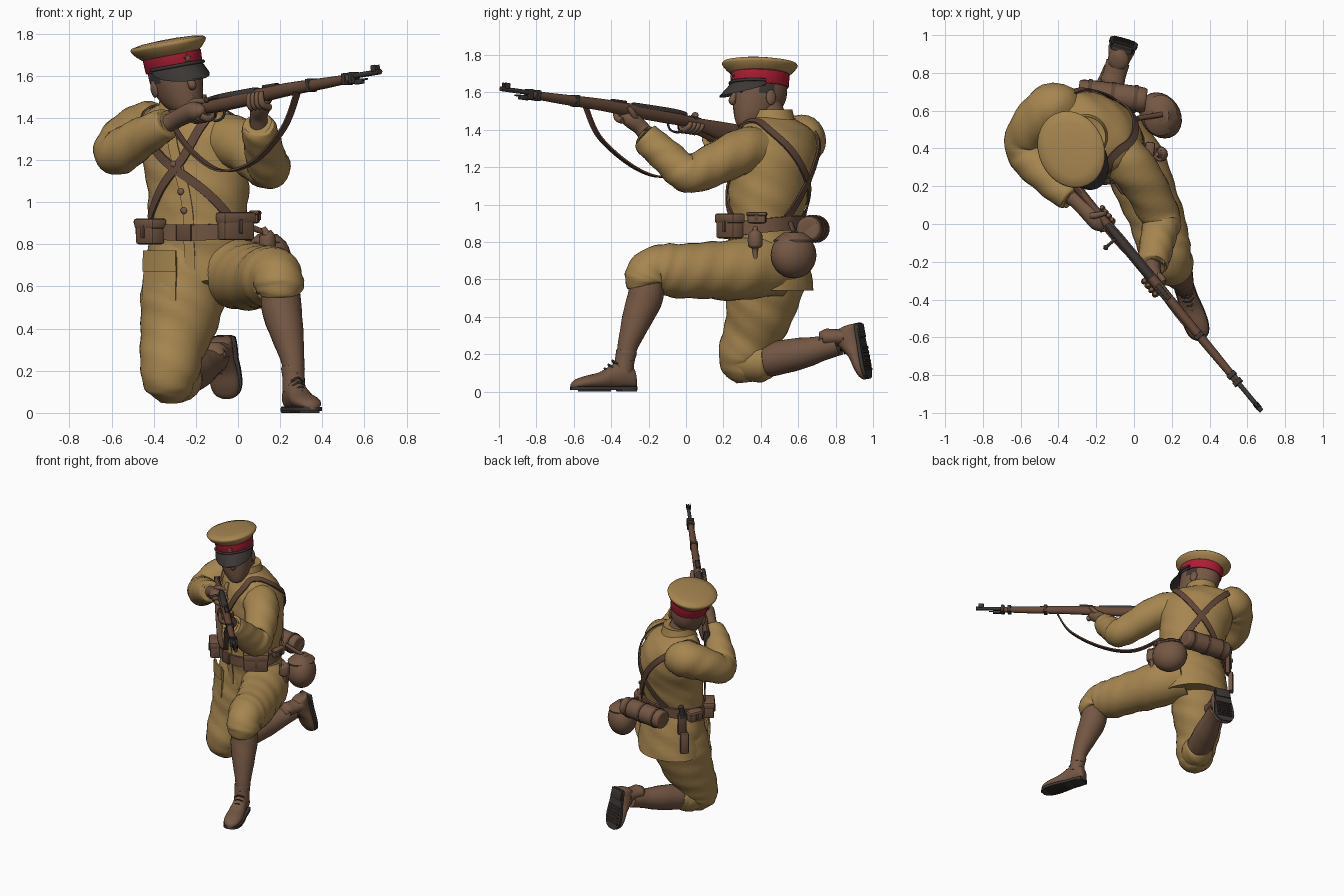
import bpy, bmesh, math
from mathutils import Vector, Matrix

if "Cube" in bpy.data.objects:
    bpy.data.objects.remove(bpy.data.objects["Cube"])
V, pi, rad = Vector, math.pi, math.radians

def material(name, c):
    m = bpy.data.materials.new(name)
    m.diffuse_color = (*c, 1)
    m.use_nodes = True
    m.node_tree.nodes["Principled BSDF"].inputs["Base Color"].default_value = m.diffuse_color
    return m
KHAKI = material("khaki cloth", (0.385, 0.238, 0.080))
BROWN = material("brown leather and skin", (0.175, 0.095, 0.057))
STRAP = material("dark brown strap", (0.115, 0.060, 0.038))
WOOD = material("gunstock wood", (0.135, 0.067, 0.040))
DARK = material("dark metal and soles", (0.045, 0.038, 0.034))
RED = material("red band", (0.42, 0.012, 0.035))

# ---- helpers
def finish(name, bm, mat, ang=40):
    bmesh.ops.recalc_face_normals(bm, faces=bm.faces[:])
    me = bpy.data.meshes.new(name)
    bm.to_mesh(me); bm.free()
    for m in mat if isinstance(mat, list) else [mat]:
        me.materials.append(m)
    ob = bpy.data.objects.new(name, me)
    bpy.context.collection.objects.link(ob)
    bpy.ops.object.select_all(action='DESELECT')
    ob.select_set(True)
    bpy.context.view_layer.objects.active = ob
    bpy.ops.object.shade_smooth_by_angle(angle=rad(ang))
    return ob

def loft(name, rings, mat, loop=False, M=Matrix(), ang=40):
    bm = bmesh.new()
    vs = [[bm.verts.new(M @ V(p)) for p in r] for r in rings]
    for a, b in list(zip(vs, vs[1:])) + ([(vs[-1], vs[0])] if loop else []):
        for i in range(len(a)):
            j = (i + 1) % len(a)
            bm.faces.new((a[i], a[j], b[j], b[i]))
    if not loop:
        bm.faces.new(vs[0][::-1]); bm.faces.new(vs[-1])
    return finish(name, bm, mat, ang)

def spline(pts, n=6):
    out = []
    for i in range(len(pts) - 1):
        p0, p1, p2, p3 = pts[max(i-1, 0)], pts[i], pts[i+1], pts[min(i+2, len(pts)-1)]
        for k in range(n):
            t = k / n
            out.append(tuple(0.5*(2*b + (c-a)*t + (2*a-5*b+4*c-d)*t*t + (3*b-a-3*c+d)*t**3)
                             for a, b, c, d in zip(p0, p1, p2, p3)))
    return out + [tuple(pts[-1])]

def tube(name, pts, mat, seg=18, n=6, fold=0, M=Matrix()):
    P = spline(pts, n)
    rings, x = [], None
    for i, p in enumerate(P):
        c = V(p[:3])
        t = (V(P[min(i+1, len(P)-1)][:3]) - V(P[max(i-1, 0)][:3])).normalized()
        x = t.orthogonal() if x is None else x - t * x.dot(t)
        x.normalize()
        y = t.cross(x)
        ring = []
        for k in range(seg):
            a = 2*pi*k/seg
            r = p[3] * (1 + fold*math.sin(i*1.0 + 2*a) * math.sin(i*0.37 + a))
            ring.append(c + (x*math.cos(a) + y*math.sin(a)) * r)
        rings.append(ring)
    return loft(name, rings, mat, M=M, ang=60)

def ribbon(name, pts, normals, w, th, mat, loop=False):
    rings, n = [], len(pts)
    for i, (p, nn) in enumerate(zip(pts, normals)):
        a, b = (i-1, (i+1) % n) if loop else (max(i-1, 0), min(i+1, n-1))
        s = (pts[b] - pts[a]).cross(nn).normalized() * w/2
        rings.append([p+s, p-s, p-s+nn*th, p+s+nn*th])
    return loft(name, rings, mat, loop)

def ell(cx, cy, z, rx, ry, n=32):
    return [(cx + rx*math.cos(2*pi*k/n), cy + ry*math.sin(2*pi*k/n), z) for k in range(n)]

def box(name, size, M, mat, bev=0.01):
    bm = bmesh.new()
    bmesh.ops.create_cube(bm, size=1, matrix=Matrix.Diagonal((*size, 1)))
    bmesh.ops.bevel(bm, geom=bm.edges[:], offset=bev, segments=2, affect='EDGES', profile=0.5)
    bm.transform(M)
    return finish(name, bm, mat)

def ball(name, radii, M, mat):
    bm = bmesh.new()
    bmesh.ops.create_uvsphere(bm, u_segments=24, v_segments=14, radius=1, matrix=M @ Matrix.Diagonal((*radii, 1)))
    return finish(name, bm, mat, 60)

# ---- tunic: twisted stack of ellipses (z, cx, cy, rx, ry, yaw)
TR = spline([(0.54, -.2, .46, .25, .22, -14), (0.70, -.19, .45, .25, .205, -15), (0.85, -.19, .425, .235, .19, -18),
             (0.92, -.19, .425, .235, .19, -18), (1.05, -.19, .44, .245, .205, -22), (1.2, -.2, .465, .265, .21, -30),
             (1.32, -.22, .48, .275, .195, -34), (1.40, -.24, .48, .245, .155, -35), (1.45, -.255, .465, .16, .115, -35),
             (1.47, -.26, .46, .10, .095, -35)], 5)
def surf(a, z, off=0):
    i = next((k for k in range(len(TR)-2) if TR[k+1][0] >= z), len(TR)-2)
    A, B = TR[i], TR[i+1]
    f = (z - A[0]) / (B[0] - A[0])
    _, cx, cy, rx, ry, yaw = [p + (q-p)*f for p, q in zip(A, B)]
    a = rad(a)
    return V((cx, cy, z)) + Matrix.Rotation(rad(yaw), 3, 'Z') @ V(((rx+off)*math.sin(a), -(ry+off)*math.cos(a), 0))
def nrm(a, z):
    return (surf(a+2, z) - surf(a-2, z)).cross(surf(a, z+.01) - surf(a, z-.01)).normalized()
def on_body(a, z, off=0):
    y = nrm(a, z); y.z = 0; y.normalize()
    M = Matrix((y.cross(V((0, 0, 1))), y, V((0, 0, 1)))).transposed().to_4x4()
    return Matrix.Translation(surf(a, z, off)) @ M
def wrap(name, path, w, th, mat, off=0.006, loop=False, n=6):
    P = spline(path, n)[:-1] if loop else spline(path, n)
    return ribbon(name, [surf(a, z, off) for a, z in P], [nrm(a, z) for a, z in P], w, th, mat, loop)

loft("tunic", [[surf(k*7.5, r[0] + (.09*max(0, math.cos(rad(k*7.5-25)))**6 if r[0] < .6 else 0),
                     .006*math.sin(rad(k*22.5) + r[0]*38)*math.sin(r[0]*9 + k*.3))
                for k in range(48)] for r in TR], KHAKI, ang=60)
wrap("tunic_front_edge", [(4, .66), (4, .8), (4, 1.1), (4, 1.38)], .05, .006, KHAKI)
for name, z0, z1, off in (("skirt_pocket", .53, .74, .03), ("pocket_flap", .67, .77, .038)):
    wrap(name, [(a, z) for a, z in ((-50, (z0+z1)/2), (-30, (z0+z1)/2), (-8, (z0+z1)/2))], z1-z0, .012, KHAKI, off)
for z in (1.30, 1.18, 1.05, .96):
    ball("button", (.016, .009, .016), on_body(0, z, .014), BROWN)
loft("collar", [ell(-.258, .46, z, r, r) for z, r in ((1.42, .135), (1.45, .122), (1.51, .108), (1.505, .095))], KHAKI)

# ---- belt, cross straps and gear
wrap("belt", [(a, .88 - .025*math.cos(rad(a))) for a in range(0, 361, 30)], .075, .014, BROWN, .008, True, 3)
box("buckle", (.075, .02, .08), on_body(0, .855, .025), STRAP, .006)
for s in (1, -1):
    wrap("cross_strap", [(s*a, z) for a, z in ((-55, .92), (-25, 1.06), (10, 1.2), (38, 1.36), (62, 1.43), (90, 1.445),
         (118, 1.42), (146, 1.32), (175, 1.15), (198, 1.02), (215, .93))], .042, .01, STRAP, .008)
for a, z, size in ((57, .885, (.17, .07, .13)), (-42, .86, (.14, .075, .12)), (100, .93, (.1, .04, .06)), (-95, .88, (.1, .06, .08))):
    box("ammo_pouch", size, on_body(a, z, .04), BROWN, .012)
    box("pouch_lid", (size[0]+.012, size[1]+.012, size[2]*.4), on_body(a, z+size[2]*.32, .04), BROWN, .012)
    box("pouch_tab", (.02, .012, size[2]*.5), on_body(a, z, .04+size[1]/2+.003), STRAP, .003)
box("scabbard_frog", (.06, .035, .16), on_body(-118, .83, .04), STRAP)
box("scabbard", (.06, .035, .16), on_body(-114, .69, .03), BROWN)
tube("bayonet_grip", [(*on_body(-118, z, .05).translation, .02) for z in (.88, .93, .97)], DARK, 10)
tube("hanging_flask", [(.12, .37, .88, .012), (.135, .37, .85, .02), (.138, .37, .84, .038), (.14, .37, .78, .038), (.14, .37, .76, .015), (.14, .37, .69, .016)], BROWN, 14)
ball("canteen", (.105, .13, .125), Matrix.Translation((.14, .575, .73)) @ Matrix.Rotation(rad(35), 4, 'Z'), BROWN)
loft("canteen_lid", [ell(.14, .575, z, r, r*1.2, 20) for z, r in ((.80, .088), (.81, .09), (.85, .045))], BROWN)
tube("canteen_strap", [(.02, .56, .9, .014), (.09, .57, .87, .014), (.15, .58, .85, .014)], STRAP, 8)
p, q = V((-.29, .70, .87)), V((.06, .655, .87))
tube("pack_roll", [(*p, .04), (*p.lerp(q, .03), .066), (*p.lerp(q, .5), .07), (*p.lerp(q, .97), .066), (*q, .04)], BROWN, 24)
for t in (.15, .5, .85):
    tube("roll_strap", [(*p.lerp(q, t-.03), .074), (*p.lerp(q, t+.03), .074)], STRAP, 24, 1)

# ---- arms
tube("right_sleeve", [(-.33, .57, 1.31, .10), (-.42, .62, 1.345, .13), (-.51, .55, 1.315, .122), (-.585, .43, 1.24, .105), (-.54, .34, 1.25, .105),
     (-.44, .23, 1.32, .092), (-.34, .145, 1.37, .075), (-.335, .14, 1.373, .05)], KHAKI, 24, 6, .05)
tube("left_sleeve", [(-.12, .42, 1.30, .11), (-.03, .33, 1.29, .125), (.07, .18, 1.23, .115), (.14, .04, 1.165, .105), (.14, -.03, 1.19, .098),
     (.115, -.13, 1.28, .09), (.1, -.215, 1.36, .08), (.1, -.22, 1.365, .05)], KHAKI, 24, 6, .05)

# ---- legs
tube("right_breeches", [(-.22, .45, .78, .19), (-.25, .43, .6, .205), (-.28, .40, .45, .188), (-.31, .35, .30, .155), (-.325, .31, .18, .138),
     (-.32, .315, .1, .105), (-.32, .32, .05, .05)], KHAKI, 28, 6, .035)
tube("right_knee_cuff", [(-.31, .31, .17, .11), (-.285, .38, .165, .115), (-.265, .44, .17, .1), (-.262, .445, .171, .08)], KHAKI, 20, 5, .04)
tube("right_puttee", [(-.28, .38, .165, .09), (-.25, .46, .175, .092), (-.19, .6, .202, .086), (-.14, .72, .23, .068), (-.1, .82, .255, .06)], BROWN, 20, 6, .015)
tube("left_breeches", [(-.1, .48, .68, .17), (.02, .28, .655, .165), (.10, .08, .645, .15), (.155, -.09, .65, .142), (.185, -.185, .65, .12),
     (.2, -.215, .59, .115), (.203, -.215, .56, .09)], KHAKI, 28, 7, .04)
tube("left_puttee", [(.2, -.2, .6, .09), (.207, -.22, .5, .096), (.232, -.265, .38, .08), (.26, -.31, .25, .056), (.265, -.322, .17, .05)], BROWN, 20, 6, .015)

def boot(side, M):
    prof = spline([(0, .028, .08), (-.015, .044, .13), (-.07, .05, .165), (-.13, .052, .145), (-.2, .06, .105),
                   (-.28, .062, .085), (-.335, .047, .066), (-.36, .018, .045)], 4)
    rings = []
    for y, w, h in prof:
        zc, hz = (h+.015)/2, (h-.015)/2
        rings.append([(w*math.cos(2*pi*k/20), y, zc + hz*math.sin(2*pi*k/20)) for k in range(20)])
    loft(side + "_boot", rings, BROWN, M=M, ang=60)
    loft(side + "_sole", [[(s*(w+.004), y, z) for s, z in ((-1, .008), (1, .008), (1, .028), (-1, .028))] for y, w, h in prof], DARK, M=M)
    box(side + "_heel", (.096, .09, .03), M @ Matrix.Translation((0, -.05, .015)), DARK, .006)
    for i in range(6):
        box(side + "_tread", (.1, .014, .012), M @ Matrix.Translation((0, -.16-.028*i, .006)), DARK, .002)
    tube(side + "_ankle", [(0, -.07, .1, .055), (0, -.06, .17, .053), (0, -.05, .215, .056), (0, -.05, .22, .045)], BROWN, 18, 4, M=M)
    for i in range(5):
        y, z = -.1-.022*i, .19-.021*i
        tube(side + "_lace", [(-.03, y+.01, z-.02, .005), (0, y-.008, z-.002, .005), (.03, y+.01, z-.02, .005)], DARK, 6, 3, M=M)
boot("left", Matrix.Translation((.245, -.27, 0)) @ Matrix.Rotation(rad(18), 4, 'Z'))
boot("right", Matrix.Translation((-.062, .935, .37)) @ Matrix.Rotation(rad(-16), 4, 'Z') @ Matrix.Rotation(rad(101), 4, 'X') @ Matrix.Diagonal((1.15, .84, .95, 1)))

# ---- head and cap, in a tilted local frame facing -y
H = Matrix.Translation((-.302, .395, 1.63)) @ Matrix.Rotation(rad(26), 4, 'Z') @ Matrix.Rotation(rad(-9), 4, 'Y') @ Matrix.Rotation(rad(-5), 4, 'X')
tube("neck", [(-.25, .47, 1.40, .095), (-.27, .44, 1.48, .088), (-.29, .42, 1.56, .09)], BROWN)
head = loft("head", [ell(0, c, z, rx, ry) for z, rx, ry, c in spline([(-.225, .025, .03, -.085), (-.212, .055, .06, -.07), (-.165, .088, .108, -.035),
       (-.1, .11, .14, -.01), (-.04, .121, .15, 0), (.03, .122, .15, 0)], 4)], [BROWN, DARK], M=H, ang=60)
Hi = H.inverted()
for f in head.data.polygons:
    c = Hi @ f.center
    f.material_index = int(c.z > -.06 and -.06 < c.y < .02)
tube("nose", [(0, -.14, -.02, .01), (0, -.152, -.06, .015), (0, -.162, -.09, .021), (0, -.15, -.105, .012)], BROWN, 12, 4, M=H)
tube("lips", [(-.035, -.118, -.147, .006), (0, -.138, -.143, .011), (.035, -.118, -.147, .006)], BROWN, 10, 4, M=H)
for s in (1, -1):
    ball("ear", (.014, .028, .042), H @ Matrix.Translation((s*.118, .01, -.075)), BROWN)
    ball("eye", (.018, .007, .007), H @ Matrix.Translation((s*.045, -.133, -.045)), DARK)
loft("cap_band", [ell(0, 0, z, r, r+.028) for z, r in ((.0, .128), (.005, .132), (.07, .135), (.075, .13))], RED, M=H)
loft("cap_crown", [ell(-.008, .002, z, r, r+.033) for z, r in ((.068, .13), (.073, .136), (.09, .155), (.112, .173), (.122, .176), (.132, .168), (.142, .12), (.146, .04))], KHAKI, M=H, ang=60)
visor = []
for k in range(21):
    a = rad(-80 + 8*k)
    e, sx, sy = math.cos(a*1.12)**.7 if abs(a*1.12) < pi/2 else 0, math.sin(a), -math.cos(a)
    o, i = (.133 + .025*e, .16 + .068*e), (.128, .155)
    visor.append([(sx*i[0], sy*i[1], .018), (sx*o[0], sy*o[1], .005-.068*e), (sx*o[0], sy*o[1], -.003-.068*e), (sx*i[0], sy*i[1], -.012)])
loft("cap_visor", visor, DARK, M=H)
tube("chin_strap", [(.137*math.sin(rad(a)), -.165*math.cos(rad(a)), .014, .008) for a in range(-80, 81, 20)], DARK, 8, 3, M=H)
star = [(r*math.sin(pi*k/5), 0, .04 + r*math.cos(pi*k/5)) for k in range(10) for r in [.022 if k % 2 == 0 else .01]]
loft("cap_star", [[(x, y, z) for x, _, z in star] for y in (-.160, -.168)], BROWN, M=H)

# ---- rifle, coordinates: s back from muzzle, u up, w to the shooter's right
O, D = V((.675, -.99, 1.62)), V((-.38, .46, -.065)).normalized()
W = V((0, 0, 1)).cross(D).normalized()
U = D.cross(W)
def R(s, u, w): return O + D*s + U*u + W*w
def rt(name, pts, mat, seg=12, n=4):
    return tube(name, [(*R(*p[:3]), p[3]) for p in pts], mat, seg, n)
def rbox(name, s, u, w, size, mat):
    M = Matrix((D, U, W)).transposed().to_4x4()
    return box(name, size, Matrix.Translation(R(s, u, w)) @ M, mat, .003)
stock = spline([(.2, -.008, .02, .019), (.4, -.010, .026, .023), (.7, -.010, .032, .026), (.95, -.018, .036, .028), (1.2, -.025, .036, .028),
                (1.32, -.032, .027, .023), (1.42, -.045, .036, .022), (1.55, -.06, .05, .024), (1.67, -.073, .06, .024)], 4)
loft("rifle_stock", [[R(s, u + h*math.sin(2*pi*k/16), w*math.cos(2*pi*k/16)) for k in range(16)] for s, u, h, w in stock], WOOD)
rbox("butt_plate", 1.672, -.073, 0, (.012, .115, .04), DARK)
rt("barrel", [(0, 0, 0, .013), (.2, 0, 0, .013), (.5, 0, 0, .014)], DARK)
rt("receiver", [(.93, .004, 0, .02), (.95, .004, 0, .023), (1.2, .003, 0, .021), (1.29, .0, 0, .015)], DARK, 16)
rt("bolt_handle", [(1.2, .008, 0, .009), (1.2, .006, .05, .008), (1.2, -.002, .075, .009), (1.2, -.006, .085, .015), (1.2, -.009, .097, .006)], DARK)
rt("trigger_guard", [(1.17, -.055, 0, .006), (1.19, -.09, 0, .006), (1.24, -.1, 0, .006), (1.28, -.085, 0, .006), (1.3, -.055, 0, .006)], DARK, 8)
rt("trigger", [(1.24, -.05, 0, .005), (1.25, -.085, 0, .004)], DARK, 8)
rbox("front_sight", .04, .018, 0, (.03, .035, .012), DARK)
for w in (-.013, .013):
    rbox("sight_wing", .035, .019, w, (.035, .032, .005), DARK)
rbox("bayonet_lug", .16, -.03, 0, (.06, .025, .016), DARK)
rbox("rear_sight", .82, .019, 0, (.1, .02, .026), DARK)
for s, h in ((.2, .056), (.25, .056), (.52, .062)):
    rbox("barrel_band", s, -.009, 0, (.025, h, .052), DARK)
rt("cleaning_rod", [(.1, -.024, 0, .005), (.25, -.024, 0, .005)], DARK, 8)
sling = [V(p) for p in spline([(.285, -.54, 1.52), (.22, -.46, 1.35), (.08, -.27, 1.19), (-.08, -.1, 1.145), (-.22, .07, 1.235), (-.32, .20, 1.37)], 8)]
ribbon("rifle_sling", sling, [(sling[min(i+1, 40)] - sling[max(i-1, 0)]).cross(W).normalized() for i in range(41)], .036, .01, STRAP)

# ---- hands on the rifle
tube("left_palm", [(.1, -.2, 1.355, .045), (.098, -.24, 1.41, .042), (*R(.92, -.075, -.012), .045), (*R(.88, -.062, 0), .036), (*R(.85, -.06, 0), .015)], BROWN)
tube("right_palm", [(-.36, .16, 1.36, .045), (-.3, .12, 1.39, .042), (*R(1.39, -.045, .035), .046), (*R(1.33, -.045, .035), .042), (*R(1.29, -.05, .03), .02)], BROWN)
for k in range(4):
    s = .85 + .03*k
    rt("left_finger", [(s, -.08, -.01, .017), (s-.004, -.066, .034, .017), (s-.006, -.03, .044, .015), (s-.006, -.004, .038, .011)], BROWN, 10)
    s = 1.30 + .028*k
    rt("right_finger", [(s, -.07, .045, .017), (s-.015, -.085, .01, .017), (s-.01, -.065, -.032, .015), (s, -.04, -.036, .011)], BROWN, 10)
rt("left_thumb", [(.93, -.07, -.03, .02), (.89, -.035, -.042, .017), (.86, -.005, -.036, .012)], BROWN, 10)
rt("right_thumb", [(1.39, -.03, .045, .02), (1.37, .0, .025, .018), (1.35, .006, -.012, .014), (1.34, -.01, -.03, .01)], BROWN, 10)
